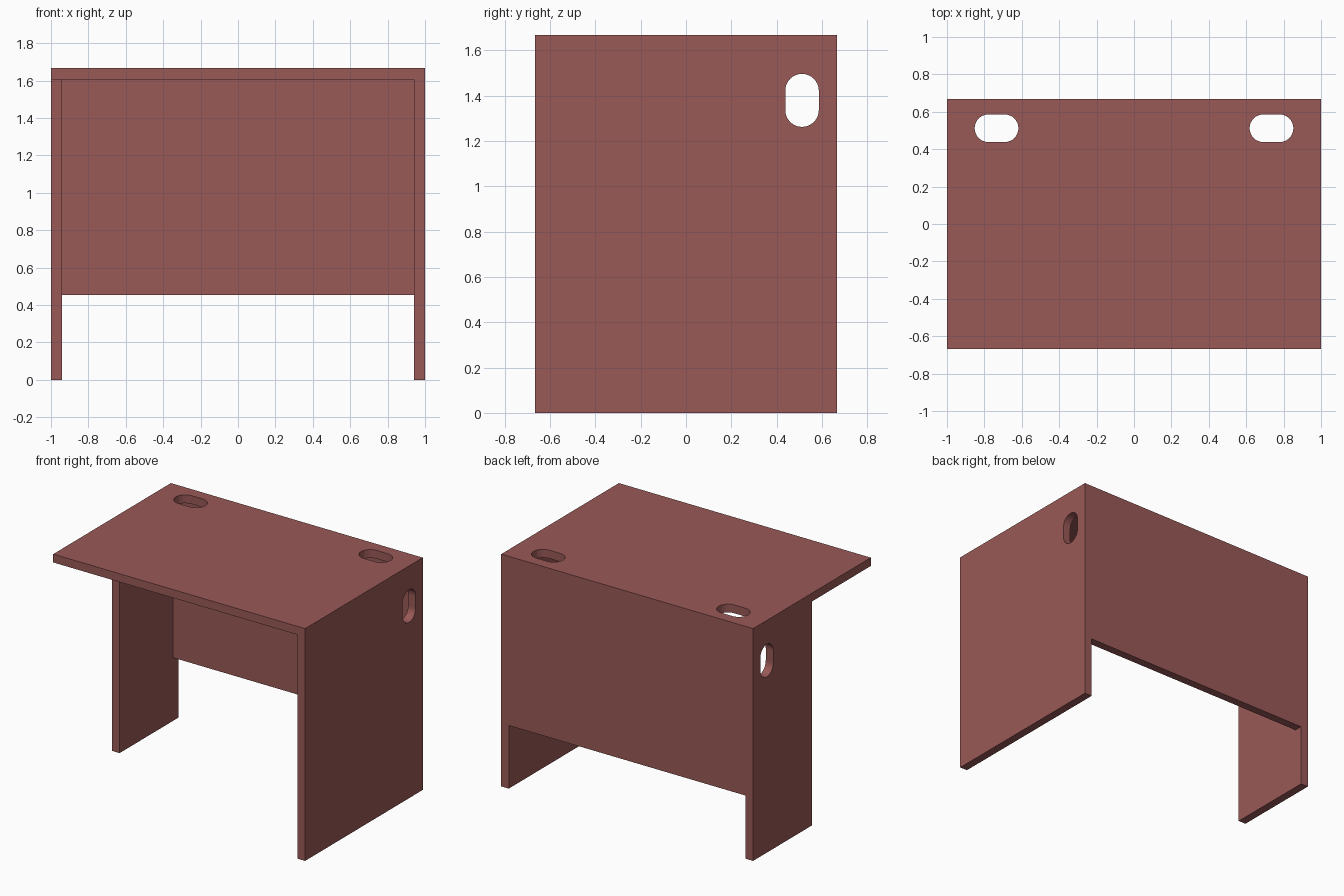
import bpy, bmesh
from math import sin, cos, pi
from mathutils import Vector

if "Cube" in bpy.data.objects:
    bpy.data.objects.remove(bpy.data.objects["Cube"])

W, D, H, T = 1.0, 0.667, 1.667, 0.06     # half width, half depth, height, board thickness
SLOT_Y, SLOT_X, SLOT_Z = 0.512, 0.735, 1.379

mat = bpy.data.materials.new("red_brown_laminate")
mat.diffuse_color = (0.32, 0.1, 0.095, 1)
mat.use_nodes = True
mat.node_tree.nodes["Principled BSDF"].inputs["Base Color"].default_value = mat.diffuse_color


def add_object(name, bm):
    mesh = bpy.data.meshes.new(name)
    bm.to_mesh(mesh)
    bm.free()
    obj = bpy.data.objects.new(name, mesh)
    bpy.context.collection.objects.link(obj)
    return obj


def board(name, lo, hi):
    """Flat box between two opposite corners."""
    lo, hi = Vector(lo), Vector(hi)
    bm = bmesh.new()
    bmesh.ops.create_cube(bm, size=1)
    for v in bm.verts:
        v.co = (lo + hi) / 2 + v.co * (hi - lo)
    obj = add_object(name, bm)
    obj.data.materials.append(mat)
    return obj


def slot_cutter(name, center, long_axis, cut_axis, length=0.234, width=0.148, n=16):
    """Round-ended prism used to cut a cable slot."""
    u, w = Vector(long_axis), Vector(cut_axis)
    v = w.cross(u)
    r, s = width / 2, (length - width) / 2
    bm = bmesh.new()
    ring = []
    for side in (1, -1):
        for i in range(n + 1):
            a = -pi / 2 + pi * i / n
            p = u * side * (s + r * cos(a)) + v * side * r * sin(a)
            ring.append(bm.verts.new(Vector(center) + p - w * 0.1))
    face = bm.faces.new(ring)
    ext = bmesh.ops.extrude_face_region(bm, geom=[face])
    top = [g for g in ext["geom"] if isinstance(g, bmesh.types.BMVert)]
    bmesh.ops.translate(bm, verts=top, vec=w * 0.2)
    bmesh.ops.recalc_face_normals(bm, faces=bm.faces)
    obj = add_object(name, bm)
    obj.hide_render = True
    obj.display_type = 'WIRE'
    return obj


def cut(target, cutter):
    mod = target.modifiers.new(cutter.name, 'BOOLEAN')
    mod.operation = 'DIFFERENCE'
    mod.solver = 'EXACT'
    mod.object = cutter


# Boards: full-depth right side, half-depth left side, raised back panel
worktop = board("worktop", (-W, -D, H - T), (W, D, H))
sides = {
    1: board("right_side_panel", (W - T, -D, 0), (W, D, H - T)),
    -1: board("left_side_panel", (-W, 0, 0), (-W + T, D, H - T)),
}
board("back_panel", (-W + T, D - T, 0.453), (W - T, D, H - T))

# Cable slots near the back of the worktop and through each side
for sign, label in ((1, "right"), (-1, "left")):
    cut(worktop, slot_cutter(f"{label}_worktop_slot_cutter",
                             (sign * SLOT_X, SLOT_Y, H - T / 2), (1, 0, 0), (0, 0, 1)))
    cut(sides[sign], slot_cutter(f"{label}_side_slot_cutter",
                                 (sign * (W - T / 2), SLOT_Y, SLOT_Z), (0, 0, 1), (1, 0, 0)))
